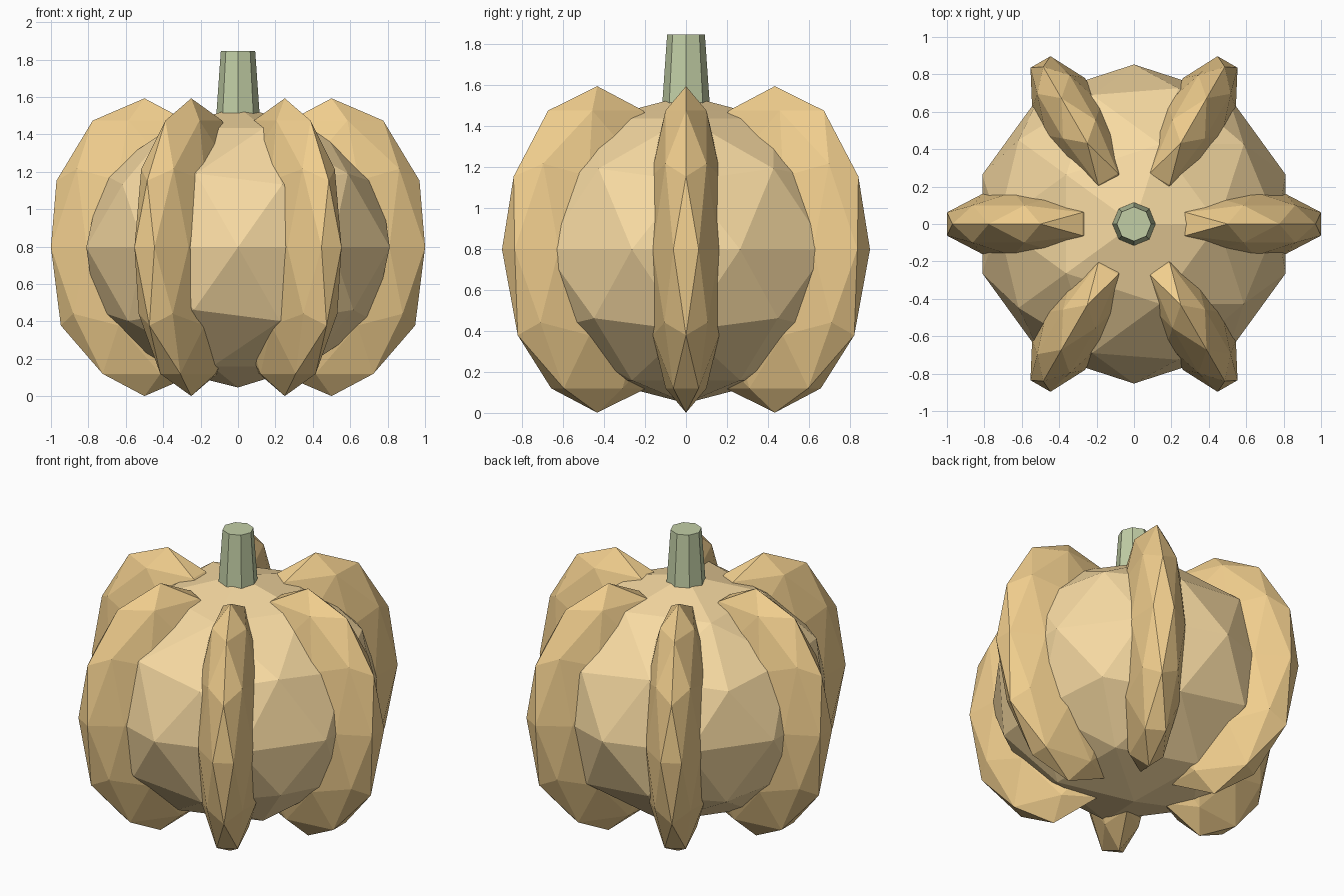
import bpy
from math import radians, cos, sin

if "Cube" in bpy.data.objects:
    bpy.data.objects.remove(bpy.data.objects["Cube"])


def material(name, rgb):
    m = bpy.data.materials.new(name)
    m.diffuse_color = (*rgb, 1)
    m.use_nodes = True
    m.node_tree.nodes["Principled BSDF"].inputs["Base Color"].default_value = m.diffuse_color
    return m


FLESH = material("light_orange", (0.93, 0.70, 0.36))
RIND = material("orange", (0.88, 0.62, 0.27))
GREEN = material("green", (0.54, 0.62, 0.38))
MID_Z = 0.797


def finish(name, mat):
    ob = bpy.context.object
    ob.name = name
    ob.data.materials.append(mat)
    return ob


def ball(name, loc, size, turn, mat):
    bpy.ops.mesh.primitive_ico_sphere_add(subdivisions=2, radius=1, location=loc,
                                          rotation=(0, 0, turn))
    ob = finish(name, mat)
    ob.scale = size
    return ob


# core of the pumpkin
ball("body", (0, 0, MID_Z), (0.853, 0.853, 0.75), 0, FLESH)

# six narrow ribs around the core
for i in range(6):
    a = radians(60 * i)
    ball(f"rib_{i + 1}", (0.5 * cos(a), 0.5 * sin(a), MID_Z),
         (0.526, 0.2, 0.796), a, RIND)

# tapered eight-sided stem
bpy.ops.mesh.primitive_cone_add(vertices=8, radius1=0.12, radius2=0.092,
                                depth=0.4, location=(0, 0, 1.645))
finish("stem", GREEN)
